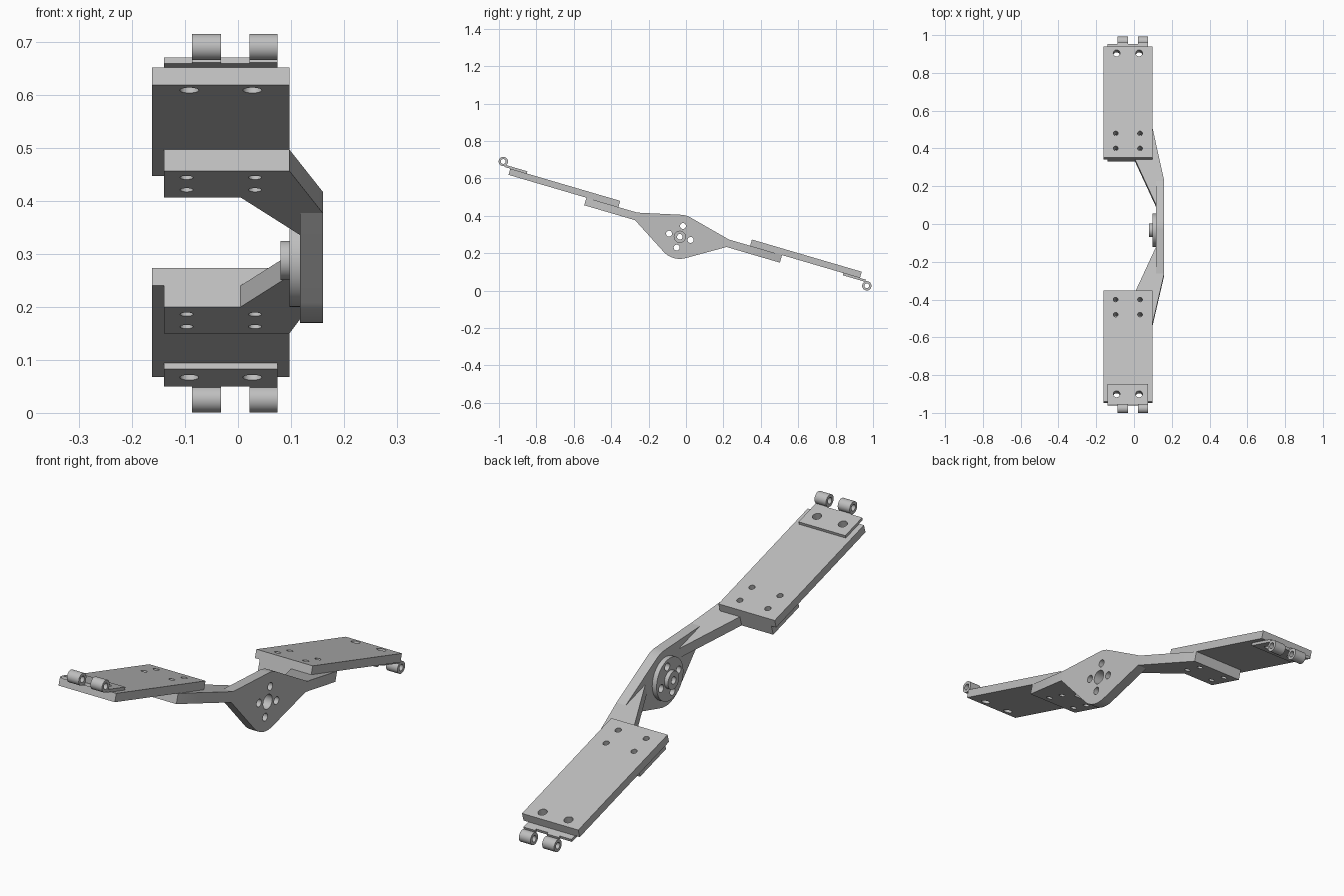
import bpy, bmesh, math
from mathutils import Matrix

if "Cube" in bpy.data.objects:
    bpy.data.objects.remove(bpy.data.objects["Cube"], do_unlink=True)

metal = bpy.data.materials.new("plain grey metal")
metal.use_nodes = True
GREY = (0.52, 0.52, 0.52, 1)
metal.diffuse_color = GREY
metal.node_tree.nodes["Principled BSDF"].inputs["Base Color"].default_value = GREY

# Tilted frame centred on the hub: x across, u along the arm, w up from it
FRAME = Matrix.Translation((0, -0.033, 0.288)) @ Matrix.Rotation(math.radians(-16.35), 4, 'X')
SHIFT = 0.007


def prism(name, pts, axis, lo, hi):
    """Extrude an outline along x (points are u, w) or along w (points are x, u)."""
    bm = bmesh.new()
    place = (lambda p: (lo, *p)) if axis == 'x' else (lambda p: (*p, lo))
    face = bm.faces.new([bm.verts.new(place(p)) for p in pts])
    moved = bmesh.ops.extrude_face_region(bm, geom=[face])["geom"]
    vec = (hi - lo, 0, 0) if axis == 'x' else (0, 0, hi - lo)
    bmesh.ops.translate(bm, vec=vec, verts=[v for v in moved if isinstance(v, bmesh.types.BMVert)])
    bmesh.ops.recalc_face_normals(bm, faces=bm.faces)
    mesh = bpy.data.meshes.new(name)
    bm.to_mesh(mesh)
    bm.free()
    mesh.materials.append(metal)
    ob = bpy.data.objects.new(name, mesh)
    bpy.context.collection.objects.link(ob)
    ob.matrix_world = FRAME
    return ob


def rect(a, b, c, d):
    return [(a, c), (b, c), (b, d), (a, d)]


def circle(a, b, r, n=32):
    return [(a + r * math.cos(t), b + r * math.sin(t))
            for t in (2 * math.pi * i / n for i in range(n))]


def select_only(ob):
    bpy.ops.object.select_all(action='DESELECT')
    ob.select_set(True)
    bpy.context.view_layer.objects.active = ob


def drill(ob, holes, axis, lo, hi):
    """Cut round holes (a, b, radius) through a part."""
    for a, b, r in holes:
        cutter = prism("cutter", circle(a, b, r, 24), axis, lo, hi)
        cutter.hide_render = True
        mod = ob.modifiers.new("hole", 'BOOLEAN')
        mod.operation = 'DIFFERENCE'
        mod.solver = 'EXACT'
        mod.object = cutter
        select_only(ob)
        bpy.ops.object.modifier_apply(modifier=mod.name)
        bpy.data.objects.remove(cutter, do_unlink=True)


def smooth(ob):
    select_only(ob)
    bpy.ops.object.shade_smooth_by_angle(angle=math.radians(30))


# Hub plate: round centre with straight tangents to the two arm ends
R = 0.118


def tangent(pu, pw, sign):
    d = math.hypot(pu, pw)
    return math.atan2(pw, pu) + sign * math.acos(R / d)


END, LOW, HIGH = 0.255, 0.018, 0.06
t0, t1 = tangent(END, HIGH, 1), tangent(-END, HIGH, -1)
b0, b1 = tangent(-END, LOW, 1), tangent(END, LOW, -1)


def arc(a, b, n=20):
    b += 2 * math.pi * math.ceil((a - b) / (2 * math.pi))
    return [(R * math.cos(a + (b - a) * i / n), R * math.sin(a + (b - a) * i / n))
            for i in range(n + 1)]


outline = [(END, LOW), (END, HIGH)] + arc(t0, t1) + [(-END, HIGH), (-END, LOW)] + arc(b0, b1)
bolts = [(0.06, 0, 0.016), (-0.06, 0, 0.016), (0, 0.06, 0.016), (0, -0.06, 0.016)]

hub = prism("hub_plate", outline, 'x', 0.117, 0.16)
disc = prism("hub_disc", circle(0, 0, 0.088, 48), 'x', 0.097, 0.117)
for part in (hub, disc):
    drill(part, bolts + [(0, 0, 0.03)], 'x', 0.05, 0.2)
boss = prism("hub_boss", circle(0, 0, 0.037), 'x', 0.08, 0.097)
drill(boss, [(0, 0, 0.015)], 'x', 0.05, 0.2)
parts = [hub, disc, boss]

# Arms, plates and hinges on both ends; the front hinge sits above, the back one below
for side, label in ((-1, "front"), (1, "back")):
    def along(v):
        return side * v + SHIFT

    arm = prism(label + "_arm", [
        (0.16, side * END), (0.097, along(0.545)), (-0.14, along(0.545)),
        (-0.14, along(0.367)), (0.005, along(0.367)), (0.117, along(0.115)),
        (0.14, along(0.15))], 'w', LOW, HIGH)
    plate = prism(label + "_plate", rect(-0.162, 0.097, along(0.367), along(0.979)),
                  'w', HIGH, 0.0945)
    if side < 0:
        lo, hi, eye_w = 0.0945, 0.1065, 0.1206
    else:
        lo, hi, eye_w = 0.048, HIGH, 0.03
    leaf = prism(label + "_hinge_leaf", rect(-0.14, 0.075, along(0.887), along(1.003)),
                 'w', lo, hi)

    small = [(x, along(u), 0.0125) for x in (-0.097, 0.032) for u in (0.417, 0.5)]
    large = [(x, along(0.942), 0.018) for x in (-0.092, 0.027)]
    drill(arm, small, 'w', -0.1, 0.2)
    drill(plate, small + large, 'w', -0.1, 0.2)
    drill(leaf, large, 'w', -0.1, 0.2)
    parts += [arm, plate, leaf]

    for n, (x0, x1) in enumerate(((-0.087, -0.032), (0.022, 0.075))):
        eye = prism(f"{label}_hinge_eye_{n + 1}", circle(along(1.026), eye_w, 0.025), 'x', x0, x1)
        drill(eye, [(along(1.026), eye_w, 0.013)], 'x', -0.3, 0.3)
        tab = prism(f"{label}_hinge_tab_{n + 1}", rect(x0, x1, along(1.0), along(1.012)),
                    'w', lo, hi)
        parts += [eye, tab]

for part in parts:
    smooth(part)
